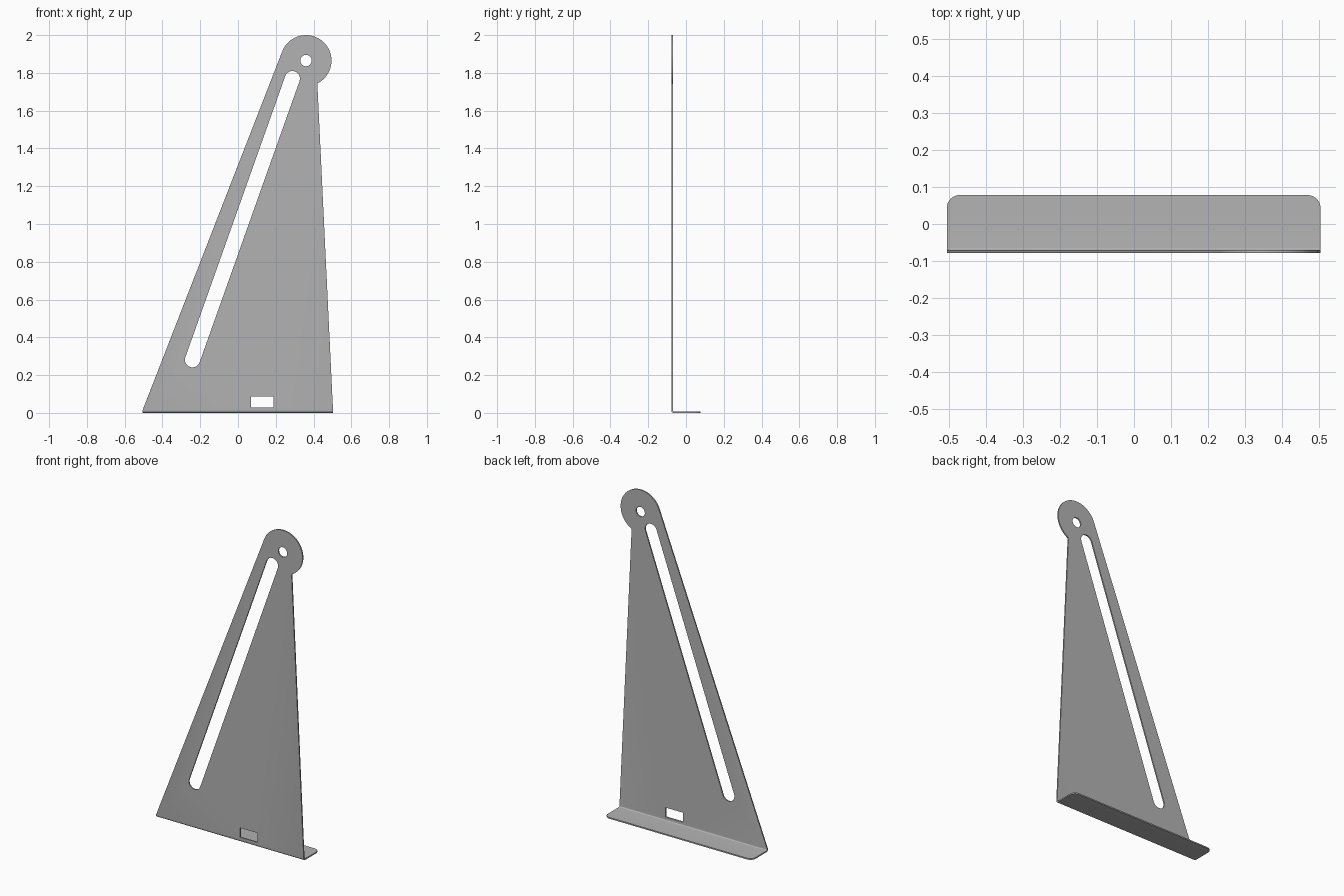
import bpy, bmesh
from math import sin, cos, pi, radians, atan2, asin, sqrt
from mathutils import Vector

cube = bpy.data.objects.get("Cube")
if cube:
    bpy.data.objects.remove(cube, do_unlink=True)

THICK = 0.008          # sheet thickness
BEND = 0.014           # outer bend radius
LEFT, RIGHT = -0.505, 0.503
FRONT, BACK = -0.078, 0.078


def arc(cx, cy, r, start, end, n):
    """Points along an arc, both ends included."""
    return [(cx + r * cos(start + (end - start) * i / n),
             cy + r * sin(start + (end - start) * i / n)) for i in range(n + 1)]


def fill(bm, loops, place, normal):
    """Fill an outline (first loop) with holes (other loops)."""
    edges = []
    for loop in loops:
        vs = [bm.verts.new(place(*p)) for p in loop]
        edges += [bm.edges.new((a, b)) for a, b in zip(vs, vs[1:] + vs[:1])]
    bmesh.ops.triangle_fill(bm, edges=edges, use_beauty=True, normal=normal)


# Upright outline: straight sides running into a round head
hx, hz, hr = 0.36, 1.865, 0.135
dx, dz = hx - LEFT, hz - BEND
tangent = atan2(dz, dx) + asin(hr / sqrt(dx * dx + dz * dz)) + pi / 2
neck = atan2(-0.121, 0.06)
outline = [(LEFT, BEND), (RIGHT, BEND)] + arc(hx, hz, hr, neck, tangent, 48)

# Pivot hole, long slanted slot and small rectangular window
pivot = arc(hx, hz, 0.03, 0, 2 * pi, 32)[:-1]
top, low, sr = (0.288, 1.77), (-0.241, 0.281), 0.04
lean = atan2(top[1] - low[1], top[0] - low[0])
slot = (arc(*top, sr, lean - pi / 2, lean + pi / 2, 16)
        + arc(*low, sr, lean + pi / 2, lean + 3 * pi / 2, 16))
window = [(0.069, 0.029), (0.188, 0.029), (0.188, 0.087), (0.069, 0.087)]

bm = bmesh.new()
fill(bm, [outline, pivot, slot, window], lambda x, z: (x, FRONT, z), Vector((0, -1, 0)))

# Foot flange with rounded rear corners
cr = 0.035
foot = ([(LEFT, FRONT + BEND), (RIGHT, FRONT + BEND)]
        + arc(RIGHT - cr, BACK - cr, cr, 0, pi / 2, 10)
        + arc(LEFT + cr, BACK - cr, cr, pi / 2, pi, 10))
fill(bm, [foot], lambda x, y: (x, y, 0), Vector((0, 0, -1)))

# Rounded bend joining upright and foot
bend = arc(FRONT + BEND, BEND, BEND, pi, 3 * pi / 2, 8)
rows = [[bm.verts.new((x, y, z)) for x in (LEFT, RIGHT)] for y, z in bend]
for a, b in zip(rows, rows[1:]):
    bm.faces.new((a[0], b[0], b[1], a[1]))

# Weld the sheet and turn its faces outward
bmesh.ops.remove_doubles(bm, verts=bm.verts, dist=0.0001)
bmesh.ops.recalc_face_normals(bm, faces=bm.faces)
bm.normal_update()
if sum(f.normal.y * f.calc_area() for f in bm.faces) > 0:
    bmesh.ops.reverse_faces(bm, faces=bm.faces)
mesh = bpy.data.meshes.new("bent_sheet_bracket")
bm.to_mesh(mesh)
bm.free()
bracket = bpy.data.objects.new("bent_sheet_bracket", mesh)
bpy.context.scene.collection.objects.link(bracket)

# Sheet metal colour
grey = bpy.data.materials.new("plain_grey")
grey.use_nodes = True
colour = (0.45, 0.45, 0.45, 1)
grey.diffuse_color = colour
grey.node_tree.nodes["Principled BSDF"].inputs["Base Color"].default_value = colour
mesh.materials.append(grey)

# Give the sheet its thickness and smooth the curved edges
for ob in bpy.context.selected_objects:
    ob.select_set(False)
bracket.select_set(True)
bpy.context.view_layer.objects.active = bracket
solid = bracket.modifiers.new("thickness", 'SOLIDIFY')
solid.thickness = THICK
solid.offset = -1
solid.use_even_offset = True
bpy.ops.object.modifier_apply(modifier=solid.name)
bpy.ops.object.shade_smooth_by_angle(angle=radians(30))
